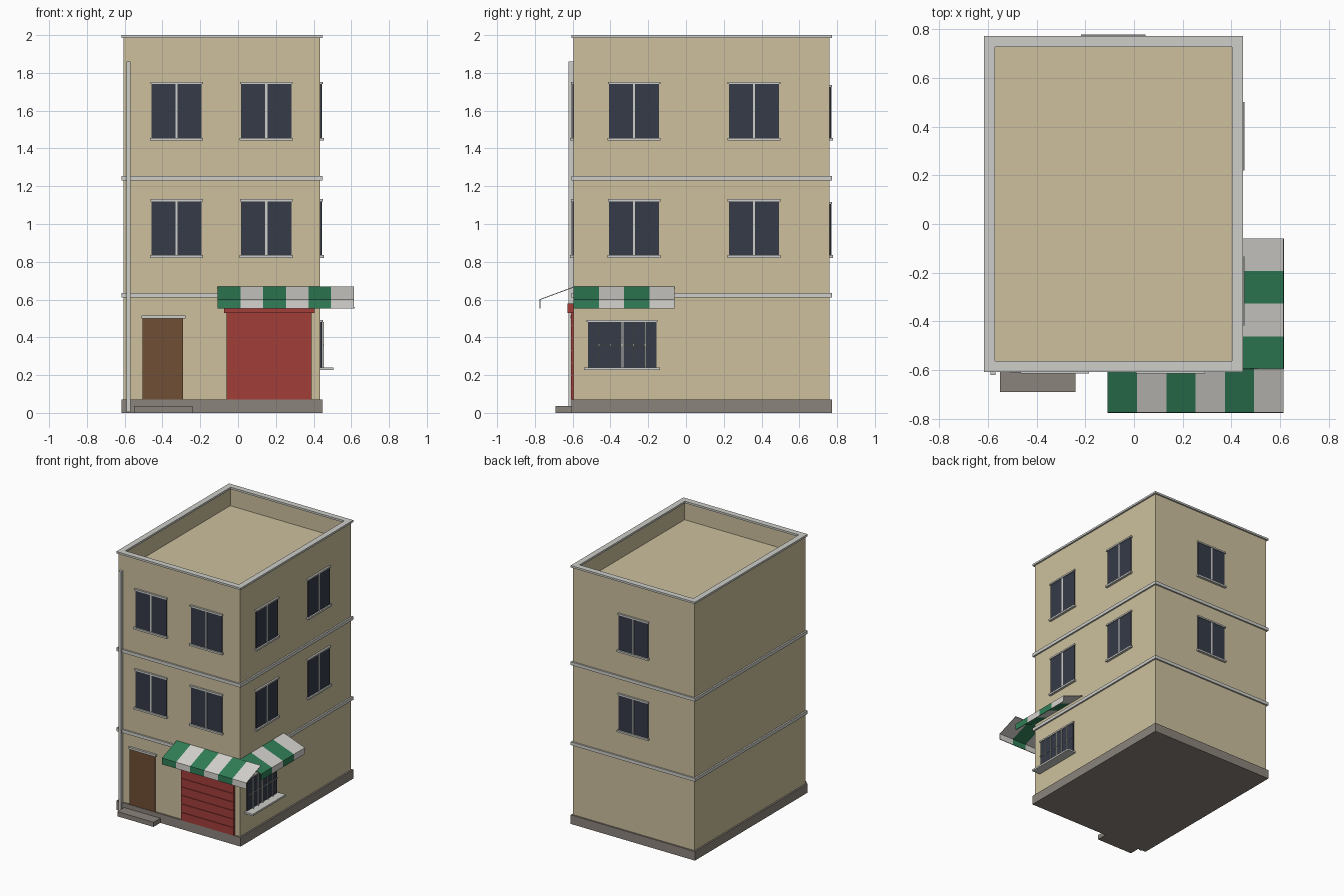
import bpy, bmesh

old = bpy.data.objects.get("Cube")
if old:
    bpy.data.objects.remove(old, do_unlink=True)


def material(name, rgb):
    m = bpy.data.materials.new(name)
    m.use_nodes = True
    m.diffuse_color = (*rgb, 1)
    m.node_tree.nodes["Principled BSDF"].inputs["Base Color"].default_value = (*rgb, 1)
    return m


WALL = material("sand plaster", (0.61, 0.53, 0.34))
TRIM = material("pale trim", (0.61, 0.61, 0.58))
STONE = material("grey stone", (0.26, 0.23, 0.20))
GLASS = material("dark glass", (0.035, 0.043, 0.065))
WOOD = material("brown wood", (0.16, 0.078, 0.035))
RED = material("red shutter", (0.36, 0.048, 0.04))
GREEN = material("awning green", (0.03, 0.21, 0.095))
WHITE = material("awning white", (0.66, 0.65, 0.62))

# Outer wall planes and the overhang of trims
X0, X1, Y0, Y1 = -0.605, 0.435, -0.595, 0.76
LIP = 0.012


def finish(name, bm, *mats):
    bmesh.ops.recalc_face_normals(bm, faces=bm.faces)
    me = bpy.data.meshes.new(name)
    bm.to_mesh(me)
    bm.free()
    for m in mats:
        me.materials.append(m)
    ob = bpy.data.objects.new(name, me)
    bpy.context.collection.objects.link(ob)
    return ob


def add_box(bm, x0, x1, y0, y1, z0, z1):
    vs = bmesh.ops.create_cube(bm, size=1)["verts"]
    for v in vs:
        v.co.x = x1 if v.co.x > 0 else x0
        v.co.y = y1 if v.co.y > 0 else y0
        v.co.z = z1 if v.co.z > 0 else z0


def box(name, mat, *bounds):
    bm = bmesh.new()
    add_box(bm, *bounds)
    return finish(name, bm, mat)


def ring(name, mat, z0, z1, width):
    """Rectangular band that wraps round the building."""
    bm = bmesh.new()
    loops = []
    for off, z in ((LIP, z0), (LIP, z1), (LIP - width, z1), (LIP - width, z0)):
        corners = ((X0 - off, Y0 - off), (X1 + off, Y0 - off),
                   (X1 + off, Y1 + off), (X0 - off, Y1 + off))
        loops.append([bm.verts.new((x, y, z)) for x, y in corners])
    for k in range(4):
        a, b = loops[k], loops[(k + 1) % 4]
        for i in range(4):
            j = (i + 1) % 4
            bm.faces.new((a[i], a[j], b[j], b[i]))
    return finish(name, bm, mat)


def on_wall(name, mat, side, u0, u1, z0, z1, depth, base=0.0):
    """Box fixed to a wall; u runs along the wall, depth is outwards."""
    if side == "front":
        b = (u0, u1, Y0 - depth, Y0 - base)
    elif side == "back":
        b = (u0, u1, Y1 + base, Y1 + depth)
    else:
        b = (X1 + base, X1 + depth, u0, u1)
    return box(name, mat, *b, z0, z1)


def window(name, side, u, z0, z1, half):
    on_wall(name + "_glass", GLASS, side, u - half, u + half, z0, z1, 0.007)
    on_wall(name + "_mullion", TRIM, side, u - 0.006, u + 0.006, z0, z1, 0.010)
    on_wall(name + "_lintel", TRIM, side, u - half - 0.006, u + half + 0.006, z1, z1 + 0.012, 0.014)
    on_wall(name + "_sill", TRIM, side, u - half - 0.008, u + half + 0.008, z0 - 0.014, z0, 0.019)


# Walls with a sunken flat roof
bm = bmesh.new()
add_box(bm, X0, X1, Y0, Y1, 0.03, 1.99)
bm.faces.ensure_lookup_table()
top = max(bm.faces, key=lambda f: f.calc_center_median().z)
bmesh.ops.inset_region(bm, faces=[top], thickness=0.032)
extruded = bmesh.ops.extrude_face_region(bm, geom=[top])
floor = [g for g in extruded["geom"] if isinstance(g, bmesh.types.BMVert)]
bmesh.ops.translate(bm, verts=floor, vec=(0, 0, -0.14))
if top.is_valid:
    bmesh.ops.delete(bm, geom=[top], context="FACES")
finish("walls", bm, WALL)

# Plinth, floor bands and parapet cap
box("plinth", STONE, X0 - LIP, X1 + LIP, Y0 - LIP, Y1 + LIP, 0, 0.07)
ring("lower_band", TRIM, 0.61, 0.635, 0.02)
ring("upper_band", TRIM, 1.23, 1.255, 0.02)
ring("parapet_cap", TRIM, 1.985, 2.0, 0.045)

# Upper floor windows
for floor_name, z in (("first", 0.835), ("second", 1.455)):
    for i, u in enumerate((-0.325, 0.15)):
        window(f"{floor_name}_front_window_{i}", "front", u, z, z + 0.285, 0.133)
    for i, u in enumerate((-0.275, 0.36)):
        window(f"{floor_name}_side_window_{i}", "side", u, z, z + 0.285, 0.133)
    window(f"{floor_name}_back_window", "back", -0.085, z, z + 0.27, 0.125)

# Ground floor window with deep sill and grille
window("shop_window", "side", -0.338, 0.24, 0.48, 0.182)
on_wall("shop_sill", TRIM, "side", -0.54, -0.138, 0.226, 0.24, 0.07)
for i in range(-2, 3):
    u = -0.338 + i * 0.061
    on_wall(f"grille_bar_{i + 2}", TRIM, "side", u - 0.003, u + 0.003, 0.24, 0.48, 0.02, 0.013)
on_wall("grille_rail", TRIM, "side", -0.52, -0.156, 0.357, 0.362, 0.017, 0.013)

# Door, door lintel and step
on_wall("door", WOOD, "front", -0.505, -0.29, 0.07, 0.5, 0.008)
on_wall("door_lintel", TRIM, "front", -0.512, -0.278, 0.5, 0.516, 0.016)
box("door_step", STONE, -0.55, -0.24, -0.69, Y0, 0, 0.036)

# Roller shutter with slats and its housing
on_wall("shutter_back", RED, "front", -0.06, 0.39, 0.07, 0.53, 0.010)
SLATS = 7
pitch = 0.46 / SLATS
for i in range(SLATS):
    z = 0.07 + i * pitch
    on_wall(f"shutter_slat_{i}", RED, "front", -0.06, 0.39, z, z + pitch - 0.005, 0.015)
on_wall("shutter_housing", RED, "front", -0.075, 0.405, 0.53, 0.58, 0.032)

# Drainpipe
on_wall("drainpipe", TRIM, "front", -0.589, -0.569, 0.005, 1.86, 0.026)


def awning(name, u0, u1, stripes, place):
    """Sloped canopy and hanging valance in alternating stripes."""
    bm = bmesh.new()
    profile = ((0, 0.666), (0.178, 0.6), (0.178, 0.553))
    rows = []
    for i in range(stripes + 1):
        u = u0 + (u1 - u0) * i / stripes
        rows.append([bm.verts.new(place(u, out, z)) for out, z in profile])
    for i in range(stripes):
        a, b = rows[i], rows[i + 1]
        for k in range(2):
            f = bm.faces.new((a[k], a[k + 1], b[k + 1], b[k]))
            f.material_index = i % 2
    ob = finish(name, bm, GREEN, WHITE)
    thick = ob.modifiers.new("thickness", "SOLIDIFY")
    thick.thickness = 0.005
    thick.offset = 0


# Awnings round the shop corner
awning("front_awning", -0.108, 0.614, 6, lambda u, o, z: (u, Y0 - o, z))
awning("side_awning", Y0, -0.06, 4, lambda u, o, z: (X1 + o, u, z))
